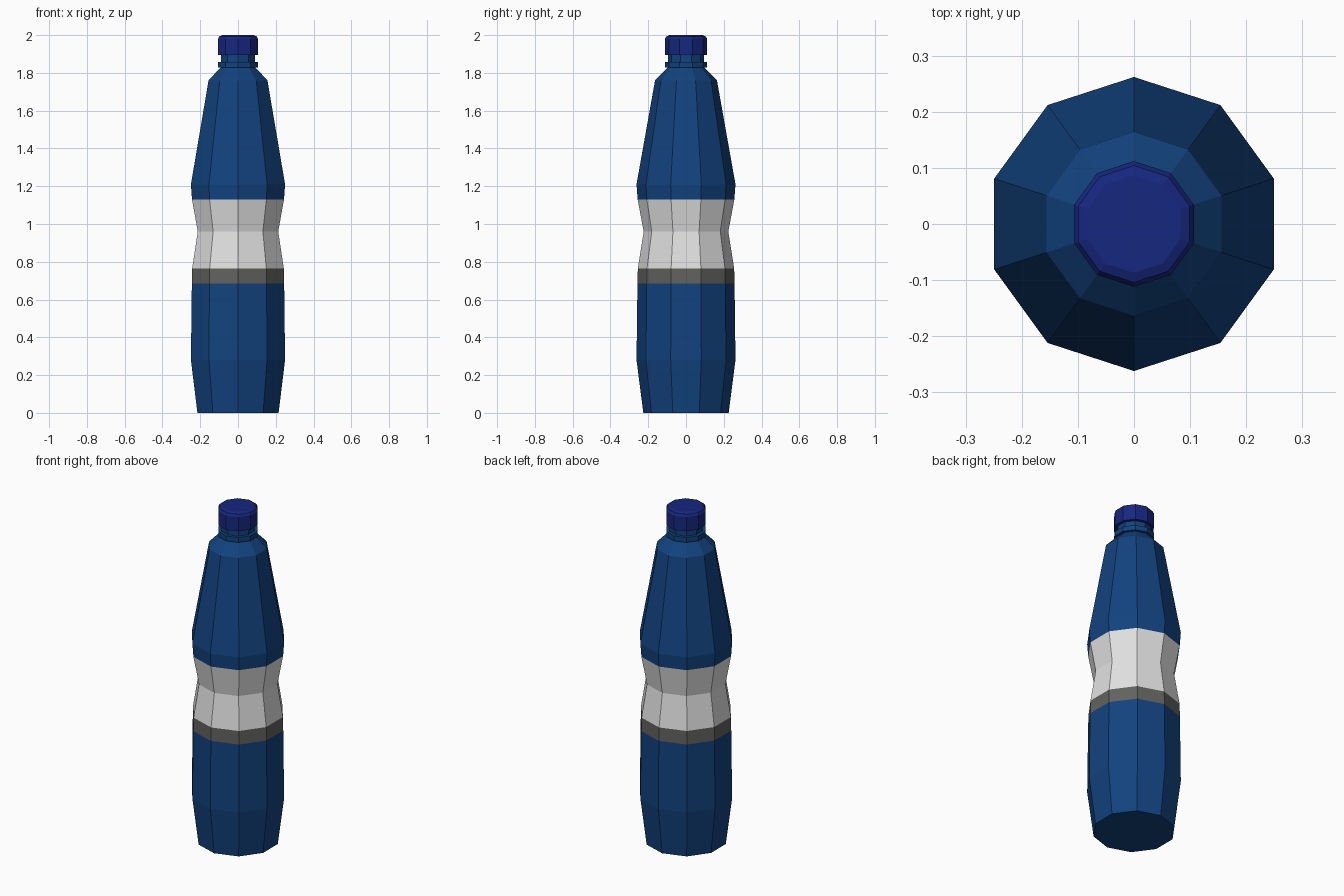
import bpy, bmesh, math

if "Cube" in bpy.data.objects:
    bpy.data.objects.remove(bpy.data.objects["Cube"])

SIDES = 10


def material(name, rgb):
    m = bpy.data.materials.new(name)
    m.diffuse_color = (*rgb, 1)
    m.use_nodes = True
    m.node_tree.nodes["Principled BSDF"].inputs["Base Color"].default_value = m.diffuse_color
    return m


blue = material("bottle blue", (0.006, 0.055, 0.21))
white = material("label white", (0.75, 0.75, 0.75))
grey = material("band dark grey", (0.12, 0.12, 0.115))
navy = material("cap navy", (0.008, 0.02, 0.21))


def lathe(name, profile, mats, rule=lambda z: 0):
    """Ten-sided turned solid from (radius, height) points, corners on the y axis."""
    bm = bmesh.new()
    rings = []
    for r, z in profile:
        rings.append([bm.verts.new((r * math.cos(math.pi / 2 + i * math.tau / SIDES),
                                    r * math.sin(math.pi / 2 + i * math.tau / SIDES), z))
                      for i in range(SIDES)])
    for a, b in zip(rings, rings[1:]):
        for i in range(SIDES):
            j = (i + 1) % SIDES
            f = bm.faces.new((a[i], a[j], b[j], b[i]))
            f.material_index = rule(f.calc_center_median().z)
    bm.faces.new(rings[0][::-1])
    bm.faces.new(rings[-1])
    me = bpy.data.meshes.new(name)
    bm.to_mesh(me)
    bm.free()
    for m in mats:
        me.materials.append(m)
    ob = bpy.data.objects.new(name, me)
    bpy.context.collection.objects.link(ob)
    return ob


def body_colour(z):
    if 0.685 < z < 0.765:
        return 2
    return 1 if 0.765 < z < 1.13 else 0


# Body with pinched label, shoulder, collar ring and neck
lathe("bottle_body", [
    (0.226, 0), (0.262, 0.28), (0.257, 0.685), (0.255, 0.765),
    (0.224, 0.96), (0.256, 1.13), (0.262, 1.21), (0.164, 1.76),
    (0.106, 1.82), (0.098, 1.828), (0.112, 1.828), (0.112, 1.858),
    (0.094, 1.858), (0.094, 1.91)], [blue, white, grey], body_colour)

# Screw cap with bevelled top
lathe("cap", [(0.112, 1.895), (0.112, 1.98), (0.104, 1.993), (0.087, 2.0)], [navy])
